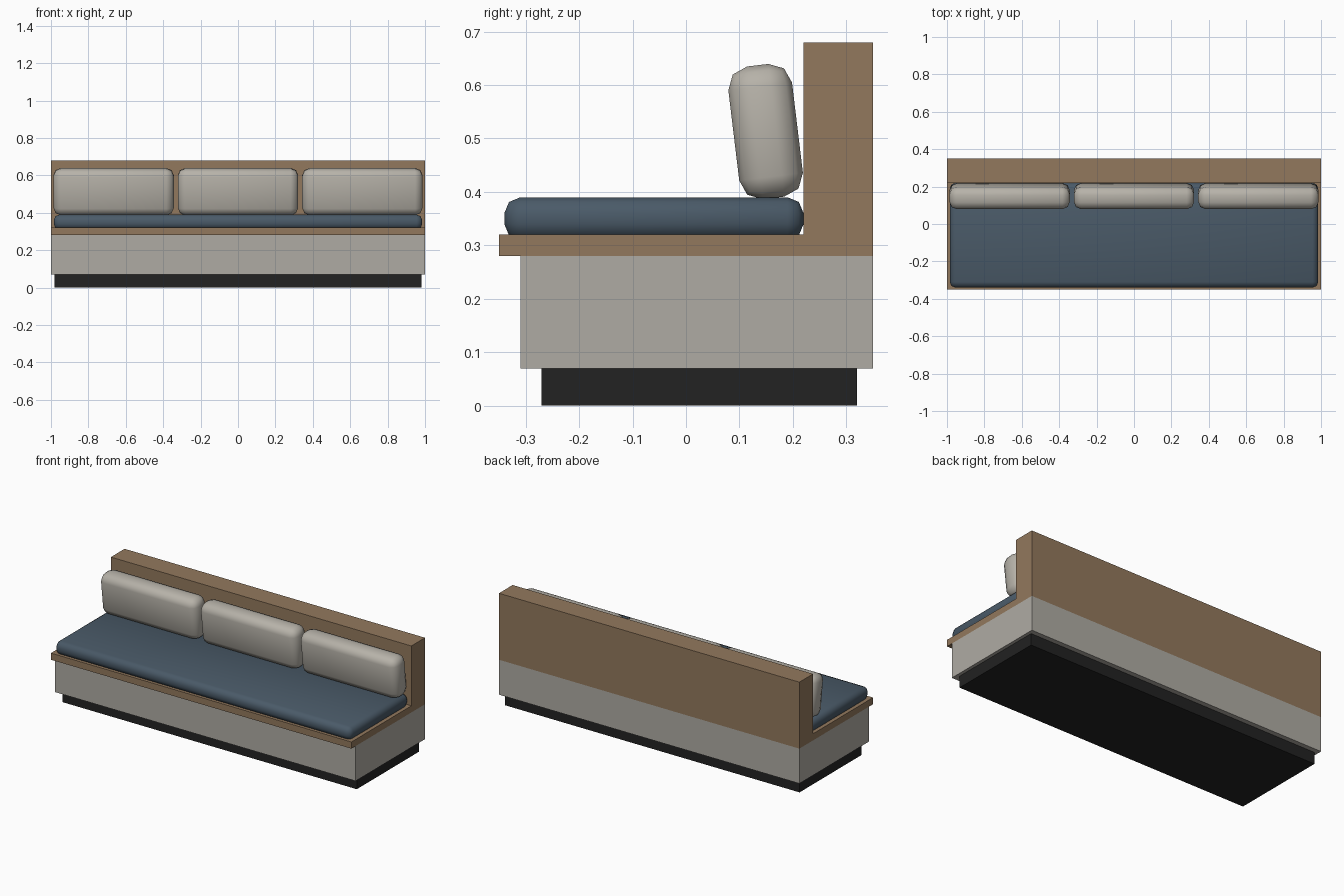
import bpy, bmesh
from mathutils import Vector

if "Cube" in bpy.data.objects:
    bpy.data.objects.remove(bpy.data.objects["Cube"])


def material(name, rgb):
    m = bpy.data.materials.new(name)
    m.diffuse_color = (*rgb, 1.0)
    m.use_nodes = True
    m.node_tree.nodes["Principled BSDF"].inputs["Base Color"].default_value = m.diffuse_color
    return m


wood = material("oak wood", (0.29, 0.19, 0.11))
panel = material("pale grey panel", (0.43, 0.41, 0.37))
black = material("black plinth", (0.016, 0.016, 0.016))
blue = material("slate blue fabric", (0.068, 0.102, 0.138))
linen = material("light linen fabric", (0.47, 0.445, 0.395))


def box(name, lo, hi, mat, bevel=0.0, tilt=0.0):
    """Box between two corners; bevel gives a soft cushion, tilt turns it about x."""
    lo, hi = Vector(lo), Vector(hi)
    size = hi - lo
    bm = bmesh.new()
    bmesh.ops.create_cube(bm, size=1.0)
    bmesh.ops.scale(bm, vec=size, verts=bm.verts)
    if bevel:
        bmesh.ops.bevel(bm, geom=bm.edges[:], offset=bevel, segments=2,
                        profile=0.5, affect='EDGES')
        for f in bm.faces:
            f.smooth = True
    mesh = bpy.data.meshes.new(name)
    bm.to_mesh(mesh)
    bm.free()
    mesh.materials.append(mat)
    ob = bpy.data.objects.new(name, mesh)
    ob.location = (lo + hi) / 2
    ob.rotation_euler.x = tilt
    bpy.context.collection.objects.link(ob)
    return ob


# Bench body
box("plinth", (-0.98, -0.27, 0.0), (0.98, 0.32, 0.07), black)
box("base_box", (-1, -0.31, 0.07), (1, 0.35, 0.28), panel)
box("seat_board", (-1, -0.35, 0.28), (1, 0.35, 0.32), wood)
box("backrest", (-1, 0.22, 0.32), (1, 0.35, 0.68), wood)

# Long seat cushion, sunk slightly into the board
box("seat_cushion", (-0.985, -0.34, 0.31), (0.985, 0.22, 0.39), blue, bevel=0.03)

# Three tilted back cushions
for i, x in enumerate((-0.665, 0.0, 0.665)):
    box(f"back_cushion_{i + 1}", (x - 0.322, 0.089, 0.388), (x + 0.322, 0.209, 0.638),
        linen, bevel=0.04, tilt=0.12)
